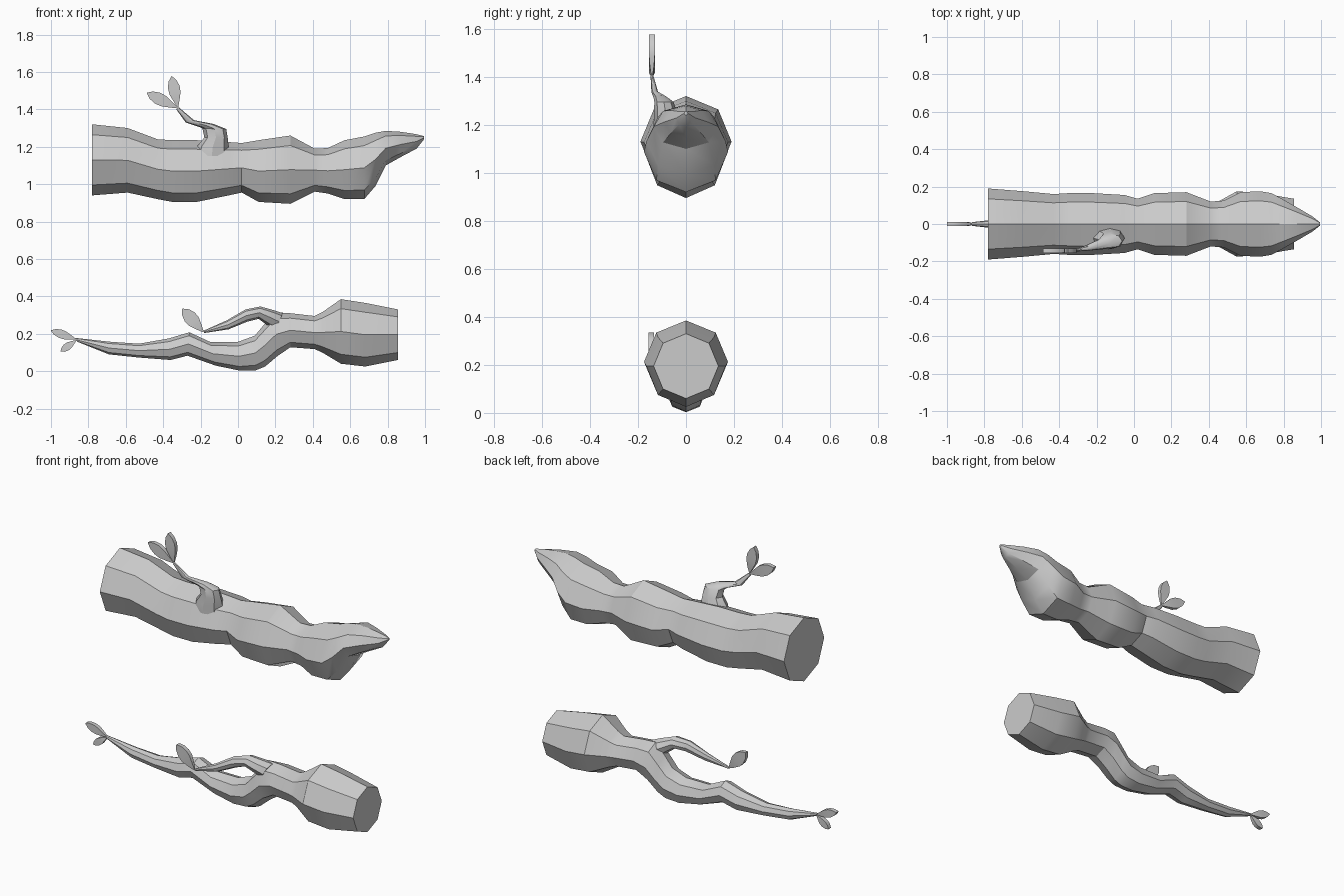
import bpy, bmesh, math
from mathutils import Vector

OCT = [(math.cos(i * math.pi / 4), math.sin(i * math.pi / 4)) for i in range(8)]
SQUARE = [(1, 1), (1, -1), (-1, -1), (-1, 1)]


def loft(name, sections, profile=OCT):
    """Each section: top x, top z, bottom x, bottom z, centre y, half width in y."""
    bm = bmesh.new()
    rings = []
    for ax, az, bx, bz, y, w in sections:
        a, b = Vector((ax, y, az)), Vector((bx, y, bz))
        mid, half = (a + b) / 2, (a - b) / 2
        rings.append([bm.verts.new(mid + half * u + Vector((0, w * v, 0))) for u, v in profile])
    n = len(profile)
    for r, s in zip(rings, rings[1:]):
        for i in range(n):
            j = (i + 1) % n
            bm.faces.new((r[i], r[j], s[j], s[i]))
    bm.faces.new(rings[0])
    bm.faces.new(rings[-1])
    bmesh.ops.recalc_face_normals(bm, faces=bm.faces)
    me = bpy.data.meshes.new(name)
    bm.to_mesh(me)
    bm.free()
    me.shade_smooth()
    me.set_sharp_from_angle(angle=math.radians(32))
    ob = bpy.data.objects.new(name, me)
    bpy.context.collection.objects.link(ob)
    return ob


def leaf(name, base, tip, y, half):
    b, t = Vector(base), Vector(tip)
    d = t - b
    side = Vector((-d.y, d.x)).normalized() * half
    secs = []
    for f, k in ((0, .08), (.2, .5), (.45, .95), (.65, 1), (.85, .68), (1, .06)):
        p, s = b + d * f, side * k
        secs.append((*(p + s), *(p - s), y, .004 + .008 * min(1, f * 3)))
    loft(name, secs, SQUARE)


def straight(rows):
    # upright sections: x, top, bottom, half width
    return [(x, t, x, b, 0, w) for x, t, b, w in rows]


# Upper log, ending in an upturned broken point
loft("upper_log", straight([
    (-.78, 1.32, .94, .19), (-.59, 1.30, .955, .175), (-.43, 1.24, .92, .16),
    (-.35, 1.235, .905, .165), (-.22, 1.235, .905, .165), (-.05, 1.225, .94, .155),
    (.02, 1.22, .955, .135), (.11, 1.235, .905, .165), (.28, 1.26, .895, .17),
    (.41, 1.19, .96, .12), (.48, 1.193, .95, .125), (.57, 1.235, .92, .17),
    (.675, 1.255, .92, .175), (.735, 1.275, .99, .165), (.79, 1.285, 1.10, .135),
    (.87, 1.28, 1.145, .09), (.955, 1.267, 1.19, .04), (.995, 1.257, 1.24, .008)]))

# Upper branch
loft("upper_branch", [
    (-.23, 1.15, -.05, 1.15, -.07, .065), (-.22, 1.20, -.05, 1.20, -.075, .06),
    (-.18, 1.25, -.055, 1.25, -.085, .048), (-.19, 1.297, -.063, 1.295, -.092, .04),
    (-.20, 1.303, -.13, 1.322, -.105, .03), (-.28, 1.33, -.235, 1.342, -.13, .014),
    (-.33, 1.40, -.318, 1.412, -.142, .006)])
leaf("upper_leaf_side", (-.325, 1.408), (-.487, 1.488), -.142, .032)
leaf("upper_leaf_top", (-.322, 1.412), (-.355, 1.577), -.142, .032)

# Lower log, tapering into a thin wavy tail
loft("lower_log", straight([
    (.855, .33, .06, .135), (.68, .365, .025, .165), (.55, .385, .04, .175),
    (.45, .315, .10, .12), (.41, .295, .118, .105), (.28, .31, .128, .10)]) + [
    (.20, .315, .21, .08, 0, .095), (.14, .25, .145, .025, 0, .09),
    (.09, .19, .095, .005, 0, .085), (0, .157, .01, .003, 0, .08),
    (-.15, .157, -.12, .03, 0, .07), (-.26, .208, -.27, .083, 0, .065),
    (-.37, .175, -.36, .06, 0, .058), (-.53, .147, -.53, .073, 0, .04),
    (-.69, .158, -.69, .09, 0, .03), (-.87, .178, -.86, .158, 0, .01)])

# Lower branch
loft("lower_branch", [
    (.24, .31, .20, .22, -.02, .06), (.195, .325, .15, .25, -.04, .055),
    (.12, .346, .11, .28, -.065, .042), (.04, .33, .05, .265, -.09, .032),
    (-.06, .272, -.05, .224, -.12, .018), (-.185, .216, -.18, .204, -.143, .006)])
leaf("lower_branch_leaf", (-.185, .21), (-.297, .333), -.145, .036)

# Tail leaves
leaf("tail_leaf_upper", (-.865, .17), (-1.0, .218), 0, .023)
leaf("tail_leaf_lower", (-.865, .165), (-.948, .106), 0, .02)
